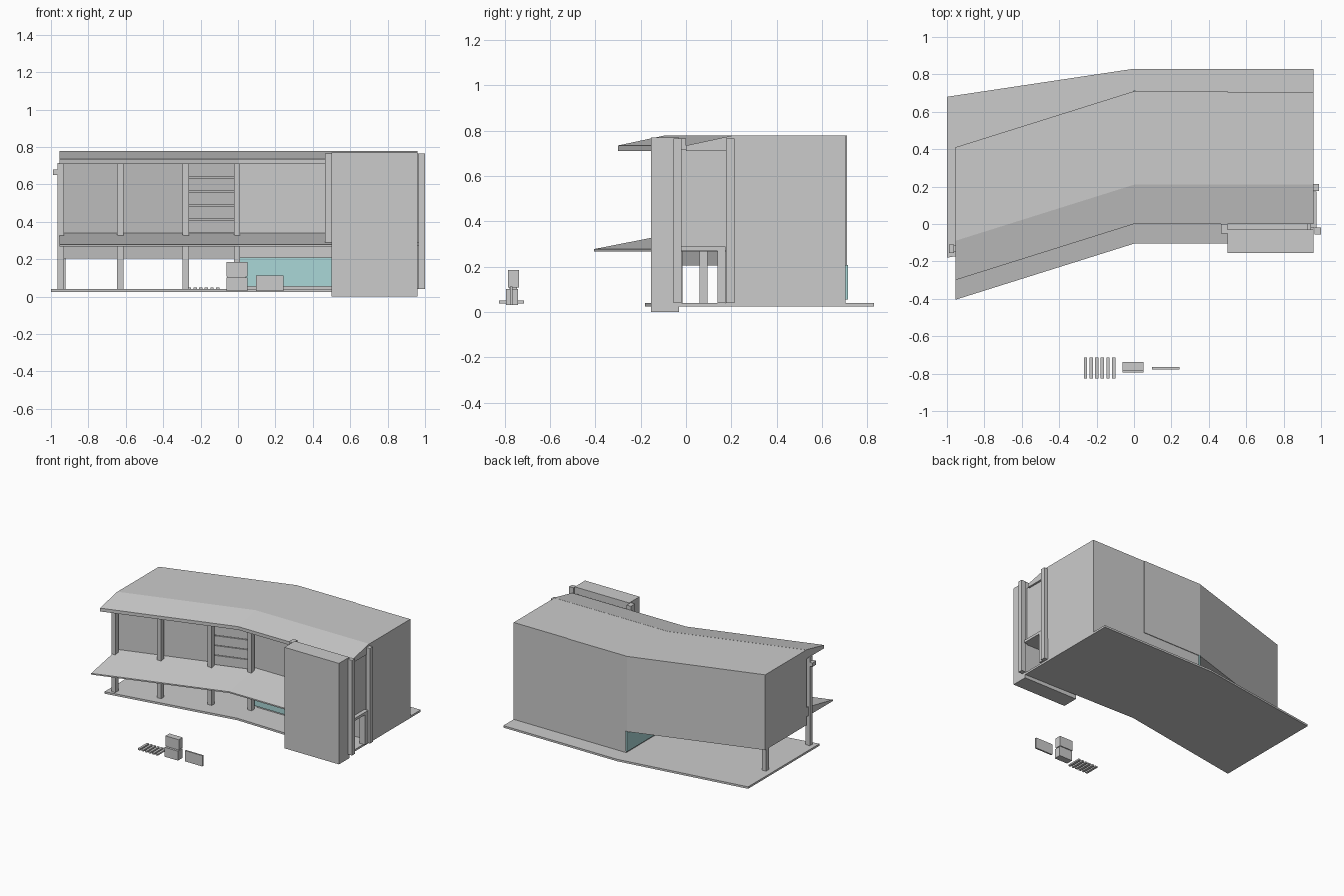
import bpy, bmesh

if "Cube" in bpy.data.objects:
    bpy.data.objects.remove(bpy.data.objects["Cube"])


def mesh_object(name, verts, faces, mat=None):
    me = bpy.data.meshes.new(name)
    me.from_pydata(verts, [], faces)
    bm = bmesh.new()
    bm.from_mesh(me)
    bmesh.ops.recalc_face_normals(bm, faces=bm.faces)
    bm.to_mesh(me)
    bm.free()
    ob = bpy.data.objects.new(name, me)
    bpy.context.collection.objects.link(ob)
    if mat:
        me.materials.append(mat)
    return ob


def prism(name, plan, z0, z1, mat=None):
    """Extrude a plan outline from z0 to z1."""
    n = len(plan)
    verts = [(x, y, z) for z in (z0, z1) for x, y in plan]
    faces = [tuple(range(n)), tuple(range(n, 2 * n))]
    faces += [(i, (i + 1) % n, n + (i + 1) % n, n + i) for i in range(n)]
    return mesh_object(name, verts, faces, mat)


def box(name, x0, x1, y0, y1, z0, z1, mat=None):
    return prism(name, [(x0, y0), (x1, y0), (x1, y1), (x0, y1)], z0, z1, mat)


def sweep(name, path, profile):
    """Carry a (depth, z) section along a plan path."""
    n = len(profile)
    verts = [(x, y + d, z) for x, y in path for d, z in profile]
    faces = [tuple(range(n)), tuple(range(len(verts) - n, len(verts)))]
    for s in range(len(path) - 1):
        for i in range(n):
            j = (i + 1) % n
            faces.append((s * n + i, s * n + j, s * n + n + j, s * n + n + i))
    return mesh_object(name, verts, faces)


glass = bpy.data.materials.new("teal_glass")
glass.diffuse_color = (0.40, 0.68, 0.68, 1)
glass.use_nodes = True
glass.node_tree.nodes["Principled BSDF"].inputs["Base Color"].default_value = glass.diffuse_color

L, R, M = -0.955, 0.96, 0.50     # left end, right end, tower edge
SLOPE = 0.3 / 0.955              # skew of the angled left wing

# Ground slab
prism("ground_slab", [(-1, -0.18), (0, -0.01), (R, -0.03), (R, 0.83),
                      (0, 0.83), (-1, 0.68)], 0.025, 0.04)

# Upper storey, raised on the left
prism("upper_storey", [(L, -0.09), (0, 0.21), (R, 0.21), (R, 0.705),
                       (M, 0.705), (M, 0.71), (0, 0.71), (L, 0.41)], 0.205, 0.779)

# Ground floor under the right half, with glazing
box("ground_floor", 0.01, R, 0.215, 0.705, 0.04, 0.206)
box("front_glazing", 0.0, 0.52, 0.20, 0.214, 0.055, 0.21, glass)
box("side_glazing", -0.004, 0.009, 0.20, 0.714, 0.055, 0.207, glass)

# Roof eave and mid-height canopy
sweep("roof_eave", [(L, -0.30), (0, 0), (R, 0)],
      [(0, 0.71), (0, 0.735), (0.21, 0.78), (0.215, 0.78), (0.215, 0.71)])
sweep("canopy", [(L, -0.405), (0, -0.105), (M, -0.105)],
      [(0, 0.268), (0, 0.278), (0.315, 0.34), (0.315, 0.268)])

# Front columns following the bend, and the back corner post
for i, x in enumerate((-0.947, -0.63, -0.28, -0.005)):
    y = 0.165 + SLOPE * x
    box(f"front_column_{i + 1}", x - 0.017, x + 0.017, y - 0.018, y + 0.018, 0.04, 0.715)
box("back_column", L, L + 0.033, 0.365, 0.40, 0.04, 0.21)
box("corner_bracket", -0.99, -0.962, -0.155, -0.11, 0.65, 0.68)

# Horizontal boards between the two inner columns
for i in range(5):
    x0, x1, z = -0.262, -0.022, 0.34 + i * 0.075
    ya, yb = 0.175 + SLOPE * x0, 0.175 + SLOPE * x1
    prism(f"wall_board_{i + 1}", [(x0, ya), (x1, yb), (x1, yb + 0.04), (x0, ya + 0.04)],
          z, z + 0.07)

# Front tower and its corner column
box("tower", M, R, -0.155, -0.03, 0, 0.77)
box("tower_corner_column", 0.465, 0.50, -0.05, 0.0, 0.29, 0.765)

# Side entrance: wall above, passage ceiling, door frame and piers
box("entrance_upper_wall", 0.925, 0.945, -0.03, 0.21, 0.27, 0.72)
box("passage_ceiling", M, 0.93, -0.03, 0.21, 0.27, 0.29)
box("entrance_jamb", 0.925, 0.975, 0.14, 0.175, 0.04, 0.29)
box("entrance_lintel", 0.925, 0.975, -0.02, 0.175, 0.27, 0.29)
box("entrance_pier_front", 0.965, 1.0, -0.055, -0.02, 0.04, 0.765)
box("entrance_pier_back", 0.955, 0.99, 0.177, 0.213, 0.04, 0.765)

# Separate forecourt pieces: slats, stacked cabinet, low panel
for i in range(6):
    x = -0.268 + i * 0.03
    box(f"loose_slat_{i + 1}", x, x + 0.018, -0.825, -0.715, 0.038, 0.05)
box("cabinet_top", -0.062, 0.05, -0.785, -0.738, 0.108, 0.185)
box("cabinet_base", -0.062, 0.05, -0.795, -0.742, 0.03, 0.102)
box("cabinet_core", -0.055, 0.043, -0.778, -0.745, 0.09, 0.12)
box("low_panel", 0.097, 0.243, -0.777, -0.765, 0.03, 0.112)
